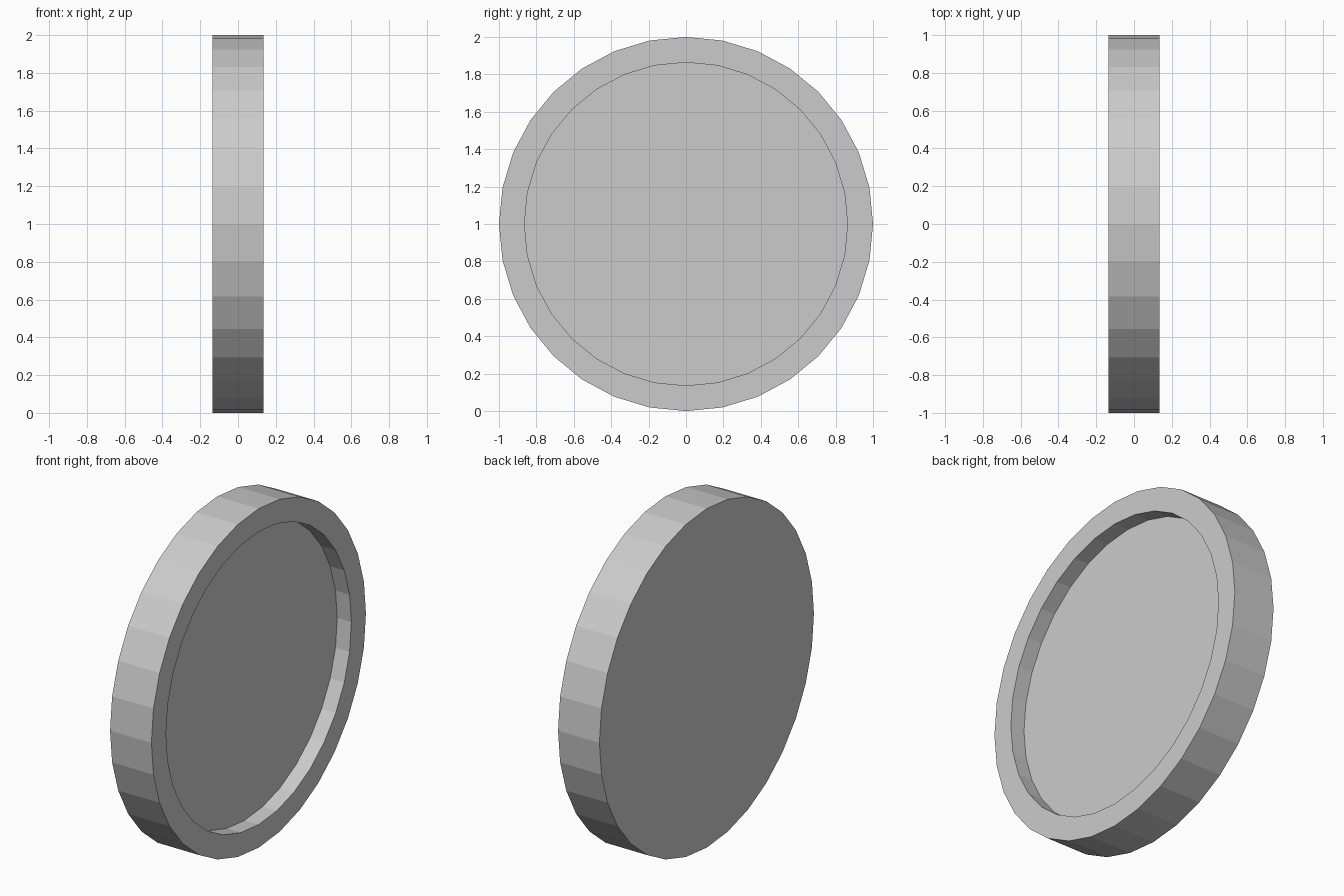
import bpy, bmesh, math

if "Cube" in bpy.data.objects:
    bpy.data.objects.remove(bpy.data.objects["Cube"])

SIDES = 32
HALF = 0.135      # half thickness
R_OUT = 1.0
R_IN = 0.864      # recess radius
DEPTH = 0.092     # recess depth


def ring(bm, x, r):
    step = 2 * math.pi / SIDES
    return [bm.verts.new((x, r * math.cos(i * step), 1 + r * math.sin(i * step)))
            for i in range(SIDES)]


# Round disc with a flat back and a shallow recess on the +x side
bm = bmesh.new()
profile = [(-HALF, R_OUT), (HALF, R_OUT), (HALF, R_IN), (HALF - DEPTH, R_IN)]
rings = [ring(bm, x, r) for x, r in profile]
for a, b in zip(rings, rings[1:]):
    for i in range(SIDES):
        j = (i + 1) % SIDES
        bm.faces.new((a[i], a[j], b[j], b[i]))
bm.faces.new(rings[0])
bm.faces.new(rings[-1])
bmesh.ops.recalc_face_normals(bm, faces=bm.faces)

mesh = bpy.data.meshes.new("recessed_disc")
bm.to_mesh(mesh)
bm.free()
bpy.context.collection.objects.link(bpy.data.objects.new("recessed_disc", mesh))
